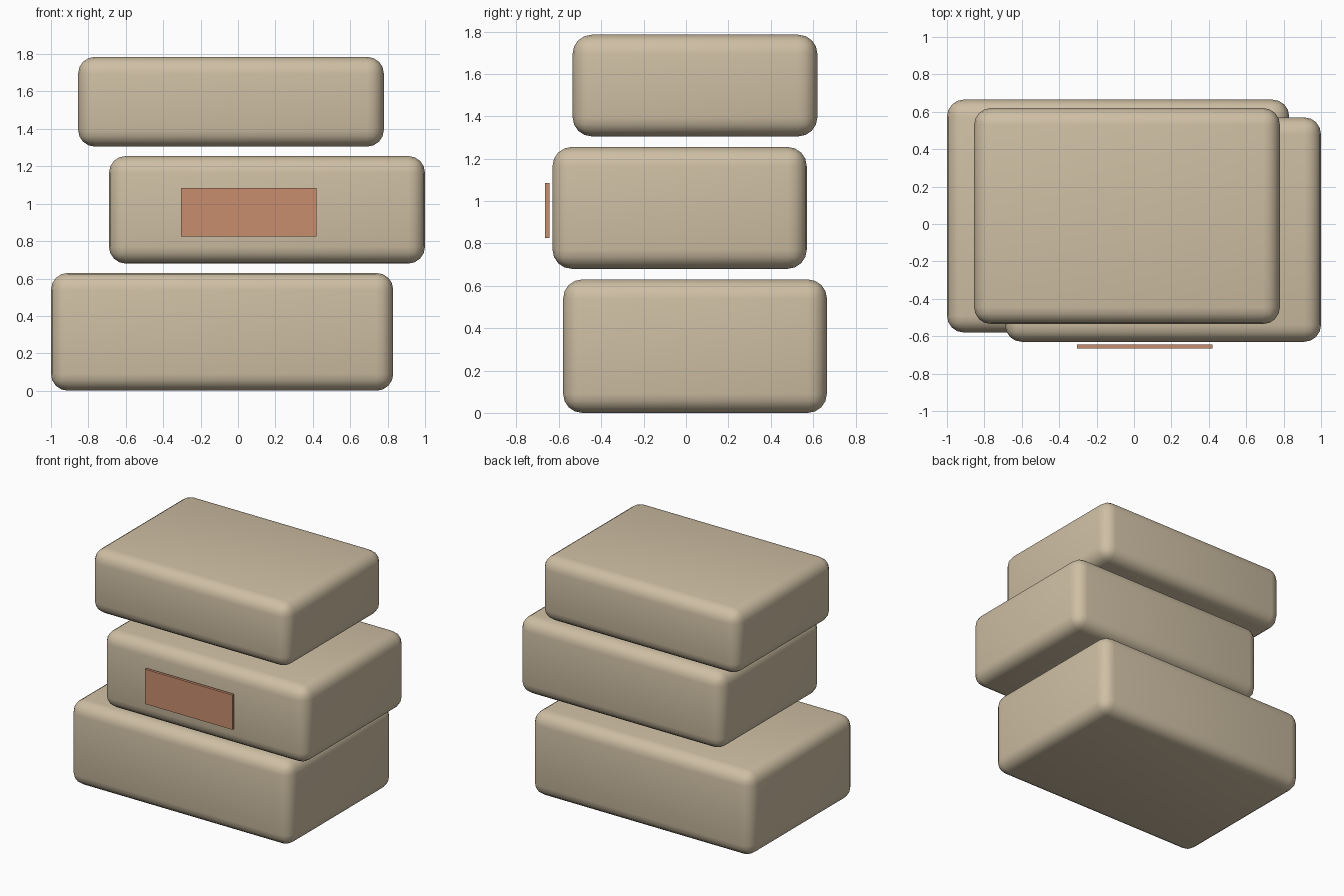
import bpy
import math
from mathutils import Vector

cube = bpy.data.objects.get("Cube")
if cube:
    bpy.data.objects.remove(cube, do_unlink=True)


def make_material(name, rgb):
    mat = bpy.data.materials.new(name)
    mat.use_nodes = True
    color = (*rgb, 1.0)
    mat.diffuse_color = color
    mat.node_tree.nodes["Principled BSDF"].inputs["Base Color"].default_value = color
    return mat


def make_box(name, low, high, mat, radius=0.0):
    """Box between two corners, with optional rounded edges."""
    low, high = Vector(low), Vector(high)
    bpy.ops.mesh.primitive_cube_add(size=1, location=(low + high) / 2)
    obj = bpy.context.object
    obj.name = name
    obj.scale = high - low
    bpy.ops.object.transform_apply(location=False, rotation=False, scale=True)
    obj.data.materials.append(mat)
    if radius:
        bevel = obj.modifiers.new("rounded_edges", 'BEVEL')
        bevel.width = radius
        bevel.segments = 4
        bpy.ops.object.modifier_apply(modifier=bevel.name)
        bpy.ops.object.shade_smooth_by_angle(angle=math.radians(35))
    return obj


stone = make_material("warm_beige", (0.62, 0.52, 0.37))
clay = make_material("terracotta", (0.58, 0.27, 0.155))

# Three staggered rounded blocks
blocks = [
    ("bottom_block", (-1.0, -0.58, 0.0), (0.83, 0.665, 0.63)),
    ("middle_block", (-0.69, -0.63, 0.68), (1.0, 0.57, 1.255)),
    ("top_block", (-0.855, -0.535, 1.305), (0.78, 0.62, 1.785)),
]
for name, low, high in blocks:
    make_box(name, low, high, stone, radius=0.09)

# Thin plate floating just ahead of the middle block
make_box("front_plate", (-0.305, -0.665, 0.825), (0.42, -0.645, 1.085), clay)
